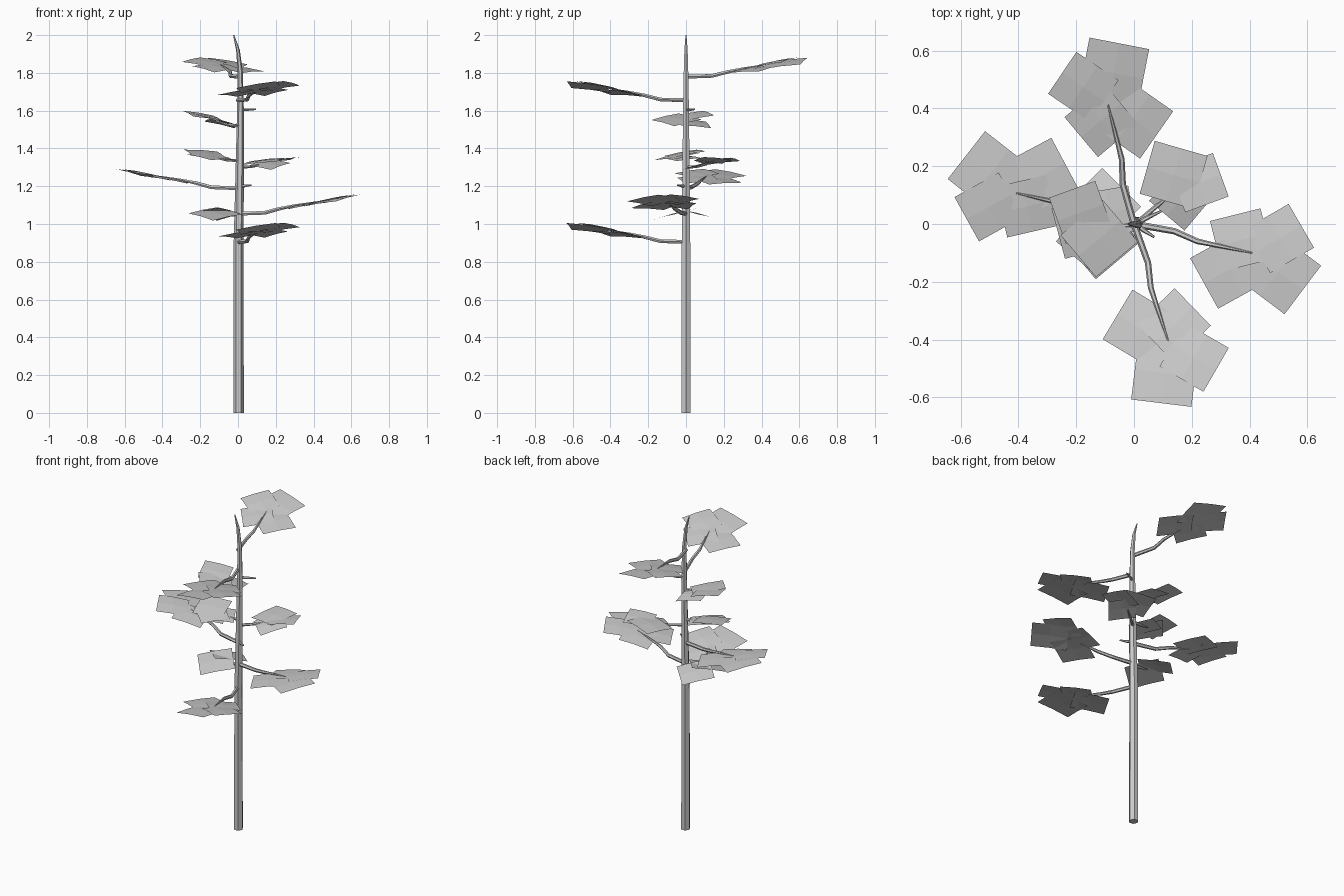
import bpy
import bmesh
from math import radians
from mathutils import Matrix, Vector

cube = bpy.data.objects.get("Cube")
if cube:
    bpy.data.objects.remove(cube, do_unlink=True)


def tube(name, points, radii, spin=0, height=0):
    """Six-sided tapered limb along a path."""
    curve = bpy.data.curves.new(name, "CURVE")
    curve.dimensions = "3D"
    curve.bevel_depth = 1
    curve.bevel_resolution = 1
    curve.use_fill_caps = True
    spline = curve.splines.new("POLY")
    spline.points.add(len(points) - 1)
    for p, co, r in zip(spline.points, points, radii):
        p.co = (*co, 1)
        p.radius = r
    obj = bpy.data.objects.new(name, curve)
    bpy.context.collection.objects.link(obj)
    obj.rotation_euler.z = radians(spin)
    obj.location.z = height
    bpy.ops.object.select_all(action="DESELECT")
    obj.select_set(True)
    bpy.context.view_layer.objects.active = obj
    bpy.ops.object.convert(target="MESH")
    for poly in bpy.context.object.data.polygons:
        poly.use_smooth = False


def foliage(name, cards, spin=0, height=0, lift=0.007):
    """Cluster of gently domed square sheets: x, y, z, size, angle, slope x, slope y."""
    bm = bmesh.new()
    for x, y, z, size, angle, slope_x, slope_y in cards:
        made = bmesh.ops.create_grid(bm, x_segments=2, y_segments=2, size=size / 2)
        turn = Matrix.Rotation(radians(angle), 3, "Z")
        for v in made["verts"]:
            sag = lift * v.co.length_squared * 2 / size ** 2
            p = turn @ v.co
            rise = slope_x * p.x + slope_y * p.y
            v.co = Vector((x + p.x, y + p.y, z + rise + lift / 2 - sag))
    mesh = bpy.data.meshes.new(name)
    bm.to_mesh(mesh)
    bm.free()
    obj = bpy.data.objects.new(name, mesh)
    obj.rotation_euler.z = radians(spin)
    obj.location.z = height
    bpy.context.collection.objects.link(obj)


# Trunk with a thin bent tip
tube("trunk",
     [(0.003, 0, 0), (0.003, 0, 0.9), (0.008, 0, 1.2), (0.013, 0, 1.6),
      (0.012, 0, 1.8), (0, 0, 1.92), (-0.023, 0, 2)],
     [0.028, 0.026, 0.023, 0.018, 0.014, 0.01, 0.003])

# Long boughs, one shape turned around the trunk
bough_path = [(0, 0, 0), (0.14, -0.025, 0.004), (0.22, -0.06, 0.026),
              (0.3, -0.077, 0.043), (0.41, -0.1, 0.062)]
bough_radii = [0.012, 0.011, 0.01, 0.007, 0.003]
bough_cards = [
    (0.33, -0.157, 0.042, 0.2, 29, 0.15, 0.03),
    (0.372, -0.055, 0.052, 0.18, 14, 0.2, -0.06),
    (0.5, -0.165, 0.073, 0.21, 53, 0.2, 0.06),
    (0.503, -0.05, 0.08, 0.175, 30, 0.2, -0.04),
]
boughs = [("left", 0, 1.055), ("right", 179, 1.19), ("lower_front", -60, 0.905),
          ("upper_front", -60, 1.655), ("back", 116, 1.78)]
for side, spin, height in boughs:
    tube(side + "_bough", bough_path, bough_radii, spin, height)
    foliage(side + "_bough_foliage", bough_cards, spin, height)

# Short twigs and bare stubs
twigs = [
    ("left_twig", (0.14, 0.11), 1.3, 0.015),
    ("upper_right_twig", (-0.12, -0.02), 1.52, 0.025),
    ("middle_right_twig", (-0.12, -0.02), 1.335, 0.015),
    ("lower_right_twig", (-0.1, 0), 1.045, 0.01),
    ("upper_stub", (0.095, 0.045), 1.605, 0.002),
    ("lower_stub", (0.07, -0.045), 1.2, 0.006),
]
for name, (x, y), z, rise in twigs:
    tube(name, [(0.005, 0, z), (x / 2, y / 2, z + rise / 4), (x, y, z + rise)],
         [0.009, 0.008, 0.004])

# Foliage close to the trunk
foliage("left_twig_foliage", [
    (0.137, 0.17, 1.335, 0.19, -16, 0.12, 0.08),
    (0.225, 0.143, 1.34, 0.16, 20, 0.15, -0.05),
    (0.165, 0.09, 1.318, 0.16, 50, 0.05, 0.25)])
foliage("upper_right_twig_foliage", [
    (-0.185, 0.04, 1.575, 0.17, 20, -0.2, 0.12),
    (-0.12, -0.05, 1.555, 0.19, 40, -0.25, 0.03),
    (-0.085, 0.04, 1.535, 0.16, 10, -0.2, -0.12)])
foliage("middle_right_twig_foliage", [
    (-0.175, -0.01, 1.375, 0.18, 15, -0.1, 0.17),
    (-0.15, -0.05, 1.36, 0.17, 50, -0.1, 0.15),
    (-0.1, -0.02, 1.35, 0.15, 30, -0.12, 0.05)])
foliage("lower_right_twig_foliage", [
    (-0.12, -0.05, 1.057, 0.2, 40, 0, 0.25),
    (-0.11, 0.06, 1.055, 0.19, 45, 0, -0.25)])
